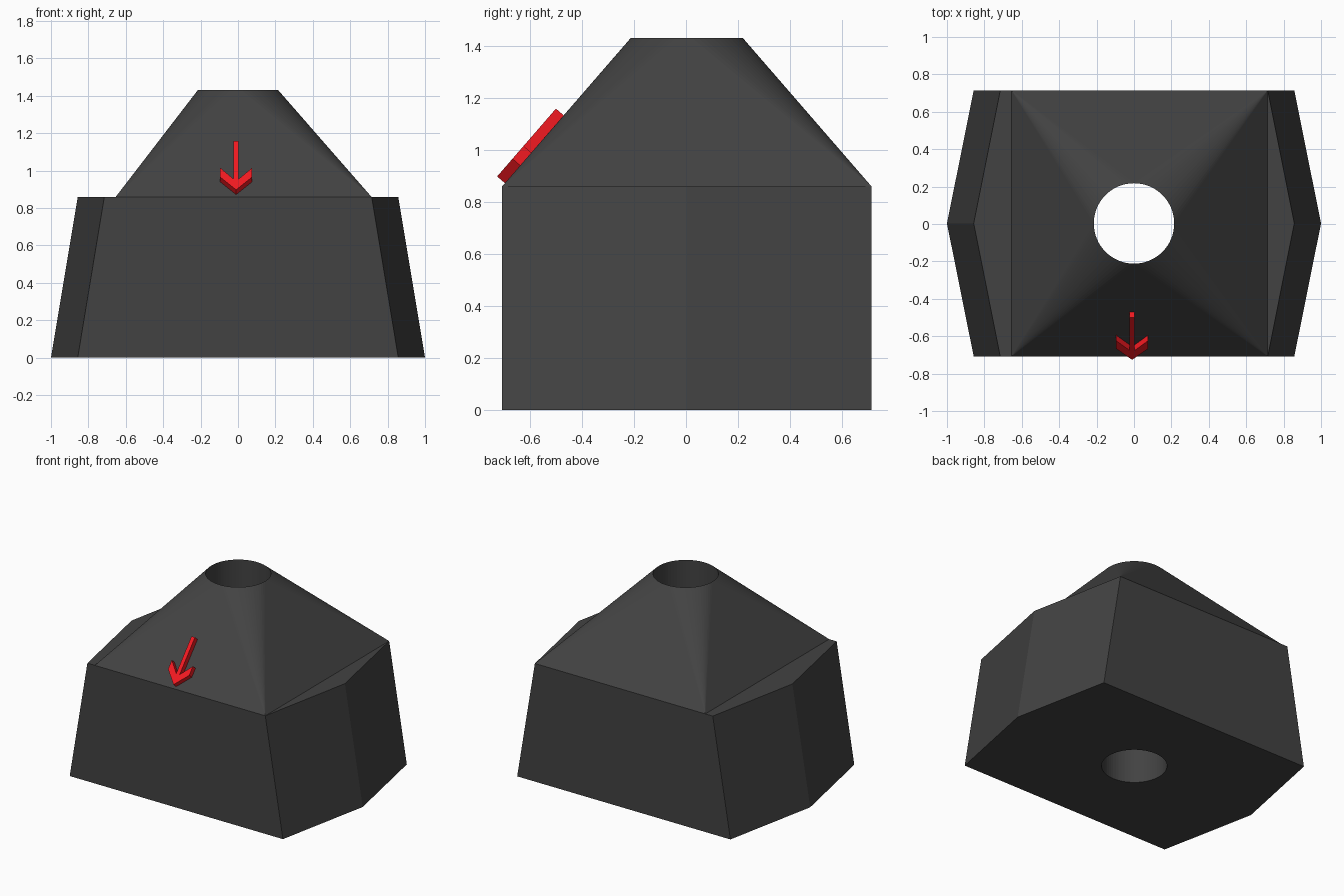
import bpy, bmesh, math
from mathutils import Vector

if "Cube" in bpy.data.objects:
    bpy.data.objects.remove(bpy.data.objects["Cube"])

def finish(bm, name, color):
    bmesh.ops.recalc_face_normals(bm, faces=bm.faces)
    mesh = bpy.data.meshes.new(name)
    bm.to_mesh(mesh)
    bm.free()
    mat = bpy.data.materials.new(name + "_colour")
    mat.diffuse_color = color
    mat.use_nodes = True
    mat.node_tree.nodes["Principled BSDF"].inputs["Base Color"].default_value = mat.diffuse_color
    mesh.materials.append(mat)
    ob = bpy.data.objects.new(name, mesh)
    bpy.context.collection.objects.link(ob)
    return ob

YC, HY = 0.003, 0.711            # body centre and half depth in y
Z1, Z2, R, N = 0.858, 1.43, 0.215, 64

# --- Housing: tapered six-sided base, loft to a round mouth, straight bore ---
bm = bmesh.new()

def hexagon(xe, xm, z):
    pts = [(-xe, -HY), (xe, -HY), (xm, 0), (xe, HY), (-xe, HY), (-xm, 0)]
    return [bm.verts.new((x, y + YC, z)) for x, y in pts]

def ring(z):
    return [bm.verts.new((R * math.cos(2 * math.pi * i / N),
                          YC + R * math.sin(2 * math.pi * i / N), z)) for i in range(N)]

low, up = hexagon(0.857, 1.0, 0), hexagon(0.715, 0.857, Z1)
left_front = bm.verts.new((-0.655, YC - HY, Z1))
left_back = bm.verts.new((-0.655, YC + HY, Z1))
bore_low, mouth = ring(0), ring(Z2)

# base walls (front and back carry the roof's left corner)
for i in range(6):
    j = (i + 1) % 6
    extra = {0: [left_front], 3: [left_back]}.get(i, [])
    bm.faces.new([low[i], low[j], up[j]] + extra + [up[i]])

# side ledges
bm.faces.new([up[1], up[2], up[3]])
bm.faces.new([up[0], left_front, left_back, up[4], up[5]])

# roof: a fan from each corner, one flat triangle per side
corners = [up[3], left_back, left_front, up[1]]
q = N // 4
for k, c in enumerate(corners):
    for i in range(k * q, (k + 1) * q):
        bm.faces.new([c, mouth[(i + 1) % N], mouth[i]])
    bm.faces.new([c, corners[(k + 1) % 4], mouth[(k + 1) * q % N]])

# bore wall and underside with its hole
for i in range(N):
    j = (i + 1) % N
    bm.faces.new([bore_low[i], bore_low[j], mouth[j], mouth[i]])
rim = [bm.edges.get((loop[i], loop[(i + 1) % len(loop)]))
       for loop in (low, bore_low) for i in range(len(loop))]
bmesh.ops.triangle_fill(bm, edges=rim, use_beauty=True, normal=(0, 0, -1))
finish(bm, "housing", (0.055, 0.055, 0.055, 1))

# --- Arrow: raised plate lying on the front slope ---
down = Vector((0, R - HY, Z1 - Z2)).normalized()
out = Vector((0, down.z, -down.y))
origin = Vector((-0.01, -0.50, 1.158))      # outer edge of the tail
half = [(0.014, 0), (0.014, 0.268), (0.085, 0.19), (0.085, 0.255)]
outline = half + [(0, 0.345)] + [(-x, s) for x, s in reversed(half)]

bm = bmesh.new()
tops, bottoms = ([bm.verts.new(origin + Vector((x, 0, 0)) + down * s - out * d)
                  for x, s in outline] for d in (0, 0.045))
n = len(outline)
bm.faces.new(tops)
bm.faces.new(bottoms[::-1])
for i in range(n):
    j = (i + 1) % n
    bm.faces.new([tops[i], bottoms[i], bottoms[j], tops[j]])
finish(bm, "direction_arrow", (0.9, 0.01, 0.015, 1))
